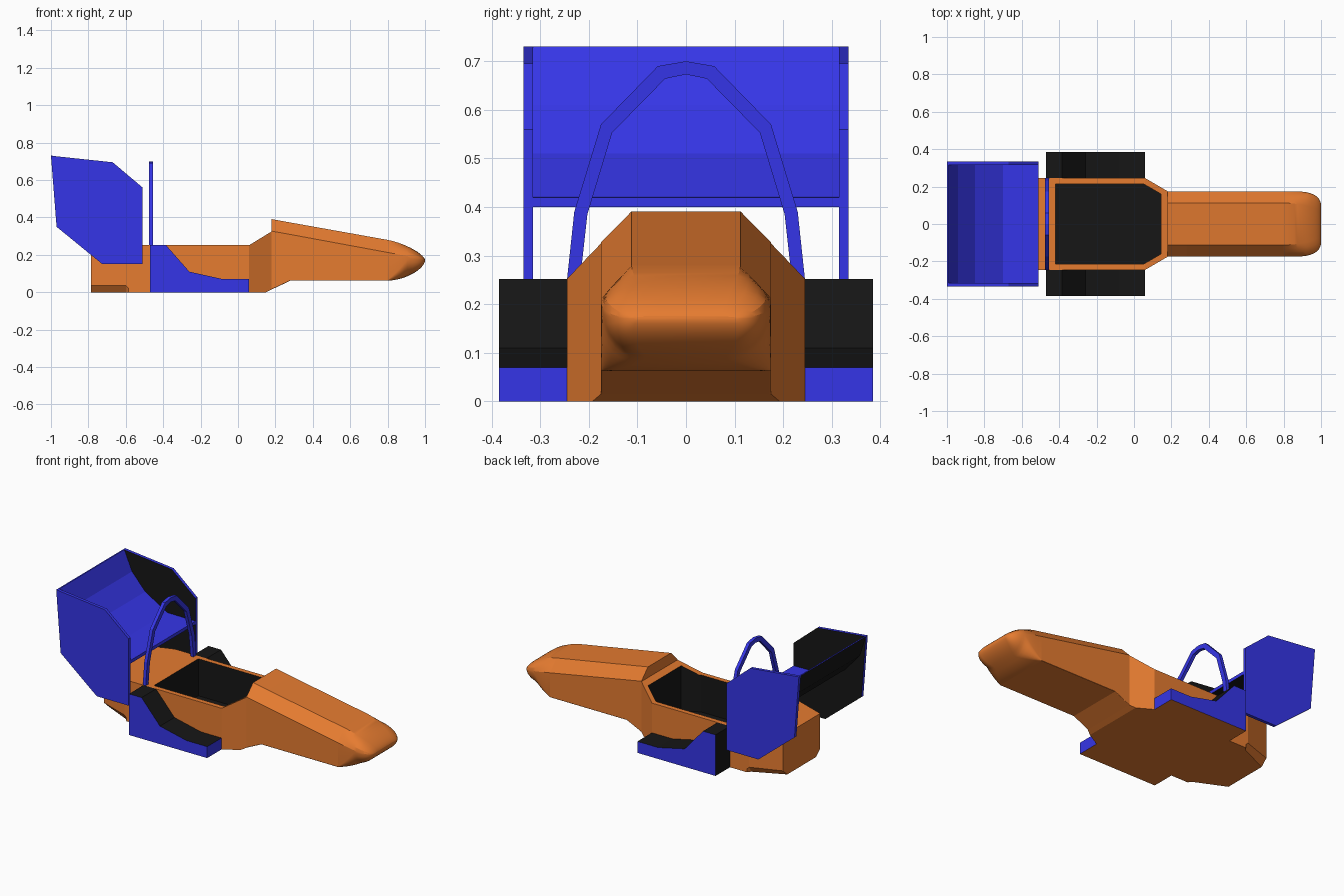
import bpy, bmesh
from math import sin, cos, pi

if "Cube" in bpy.data.objects:
    bpy.data.objects.remove(bpy.data.objects["Cube"])


def material(name, rgb):
    m = bpy.data.materials.new(name)
    m.diffuse_color = (*rgb, 1)
    m.use_nodes = True
    m.node_tree.nodes["Principled BSDF"].inputs["Base Color"].default_value = m.diffuse_color
    return m


ORANGE = material("orange", (0.79, 0.2, 0.03))
BLUE = material("blue", (0.036, 0.036, 0.8))
BLACK = material("black", (0.008, 0.008, 0.008))


def finish(name, bm, mats, pick=None):
    """Turn a bmesh into an object; pick(face) gives the material slot."""
    bmesh.ops.recalc_face_normals(bm, faces=bm.faces)
    bm.normal_update()
    if pick:
        for f in bm.faces:
            f.material_index = pick(f)
    me = bpy.data.meshes.new(name)
    bm.to_mesh(me)
    bm.free()
    for m in mats:
        me.materials.append(m)
    ob = bpy.data.objects.new(name, me)
    bpy.context.collection.objects.link(ob)
    return ob


def loft(name, rings, mats, pick=None):
    """Skin a list of equal closed rings and cap both ends."""
    bm = bmesh.new()
    rows = [[bm.verts.new(p) for p in ring] for ring in rings]
    n = len(rows[0])
    for a, b in zip(rows, rows[1:]):
        for i in range(n):
            j = (i + 1) % n
            bm.faces.new((a[i], a[j], b[j], b[i]))
    bm.faces.new(rows[0])
    bm.faces.new(rows[-1])
    return finish(name, bm, mats, pick)


def plate(name, pts, y0, y1, mats, pick=None):
    """Side-view (x, z) outline extruded from y0 to y1."""
    return loft(name, [[(x, y, z) for x, z in pts] for y in (y0, y1)], mats, pick)


def mirrored(x, half):
    """Half section of (y, z) points mirrored into a full ring at x."""
    return [(x, y, z) for y, z in half] + [(x, -y, z) for y, z in reversed(half)]


# Tub: x, half width, bottom half width, bottom z, chamfer z, top z
stations = [(-0.785, 0.18, 0.14, 0, 0.037, 0.252),
            (-0.60, 0.245, 0.225, 0, 0.035, 0.252),
            (-0.585, 0.245, 0.245, 0, 0.02, 0.252),
            (0.06, 0.245, 0.245, 0, 0.02, 0.252),
            (0.15, 0.1925, 0.1925, 0, 0.02, 0.307),
            (0.18, 0.175, 0.175, 0.015, 0.035, 0.325)]
tub = loft("tub", [mirrored(x, [(b, zb), (w, zc), (w, zt)])
                   for x, w, b, zb, zc, zt in stations], [ORANGE, BLACK])

# Cockpit opening cut into the tub
outline = [(-0.42, -0.215), (0.05, -0.215), (0.145, -0.16),
           (0.145, 0.16), (0.05, 0.215), (-0.42, 0.215)]
cutter = loft("cockpit_cutter", [[(x, y, z) for x, y in outline] for z in (0.025, 0.6)],
              [ORANGE, BLACK], lambda f: 1)
cutter.hide_render = True
mod = tub.modifiers.new("cockpit", 'BOOLEAN')
mod.operation = 'DIFFERENCE'
mod.object = cutter
bpy.context.view_layer.objects.active = tub
bpy.ops.object.modifier_apply(modifier="cockpit")
bpy.data.objects.remove(cutter)


# Nose cone: flat chamfered body, rounded tip
def nose_half(w, yt, zb, zch, zt, r, bulge=0.0):
    arc = [(w - r + r * sin(a), zb + r - r * cos(a))
           for a in (i * pi / 12 for i in range(7))]
    dy, dz = w - yt, zt - zch
    shoulder = [(yt + dy * cos(a) * bulge + dy * (1 - t) * (1 - bulge),
                 zch + dz * sin(a) * bulge + dz * t * (1 - bulge))
                for t, a in ((i / 4, i * pi / 8) for i in range(5))]
    return arc + shoulder


rings = [mirrored(0.18, nose_half(0.175, 0.112, 0.015, 0.327, 0.391, 0.003)),
         mirrored(0.28, nose_half(0.175, 0.112, 0.062, 0.309, 0.373, 0.003))]
STEPS = 16
for i in range(STEPS + 1):
    u = min(1 - (1 - i / STEPS) ** 1.6, 0.998)
    k = (1 - u ** 1.7) ** 0.6
    w = 0.1 + 0.075 * (1 - u ** 4) ** 0.5
    zb, zt = 0.17 - 0.108 * k, 0.28 - 0.035 * u - 0.073 * (1 - k)
    zch = 0.213 - 0.0367 * u - 0.0053 * u ** 4
    r = min(0.003 + 0.16 * u, 0.9 * (zch - zb))
    rings.append(mirrored(0.8 + 0.2 * u, nose_half(
        w, 0.112 - 0.04 * u * u, zb, zch, zt, r, min(1, 1.5 * u))))
nose = loft("nose_cone", rings, [ORANGE])
bpy.ops.object.select_all(action='DESELECT')
nose.select_set(True)
bpy.context.view_layer.objects.active = nose
bpy.ops.object.shade_smooth_by_angle(angle=0.35)
for p in nose.data.polygons:
    if p.center.x < 0.78:
        p.use_smooth = False

# Side pods: blue sides and front, black top and back, floor in body colour
pod = [(-0.47, 0), (0.06, 0), (0.06, 0.07), (-0.08, 0.07),
       (-0.26, 0.11), (-0.385, 0.252), (-0.47, 0.252)]


def pod_slot(f):
    n = f.normal
    if n.z < -0.9:
        return 2
    return 1 if n.z > 0.2 or n.x < -0.9 else 0


# Wing end plates: inner faces black
end = [(-1, 0.73), (-0.67, 0.695), (-0.51, 0.56), (-0.51, 0.15), (-0.725, 0.15), (-0.97, 0.35)]
for side, s in (("left", 1), ("right", -1)):
    plate(side + "_side_pod", pod, s * 0.245, s * 0.385, [BLUE, BLACK, ORANGE], pod_slot)
    plate(side + "_wing_end_plate", end, s * 0.315, s * 0.334, [BLUE, BLACK],
          lambda f, s=s: 1 if f.normal.y * s < -0.9 else 0)

# Rear wing blade: curved sheet, black underneath
top = [(-0.51, 0.42), (-0.70, 0.422), (-0.85, 0.51), (-0.94, 0.61), (-0.992, 0.73)]
under = [(-1, 0.73), (-0.958, 0.60), (-0.86, 0.49), (-0.705, 0.40), (-0.51, 0.40)]
plate("rear_wing_blade", top + under, -0.316, 0.316, [BLUE, BLACK],
      lambda f: 1 if f.normal.z < -0.1 else 0)

# Roll hoop: flat band between an outer and an inner outline
outer = [(0.245, 0.25), (0.23, 0.39), (0.175, 0.57), (0.058, 0.69), (0, 0.70)]
inner = [(0.218, 0.25), (0.203, 0.385), (0.152, 0.553), (0.043, 0.664), (0, 0.673)]


def arch(half):
    return half + [(-y, z) for y, z in reversed(half[:-1])]


loft("roll_hoop", [[(-0.475, *o), (-0.455, *o), (-0.455, *i), (-0.475, *i)]
                   for o, i in zip(arch(outer), arch(inner))], [BLUE])
